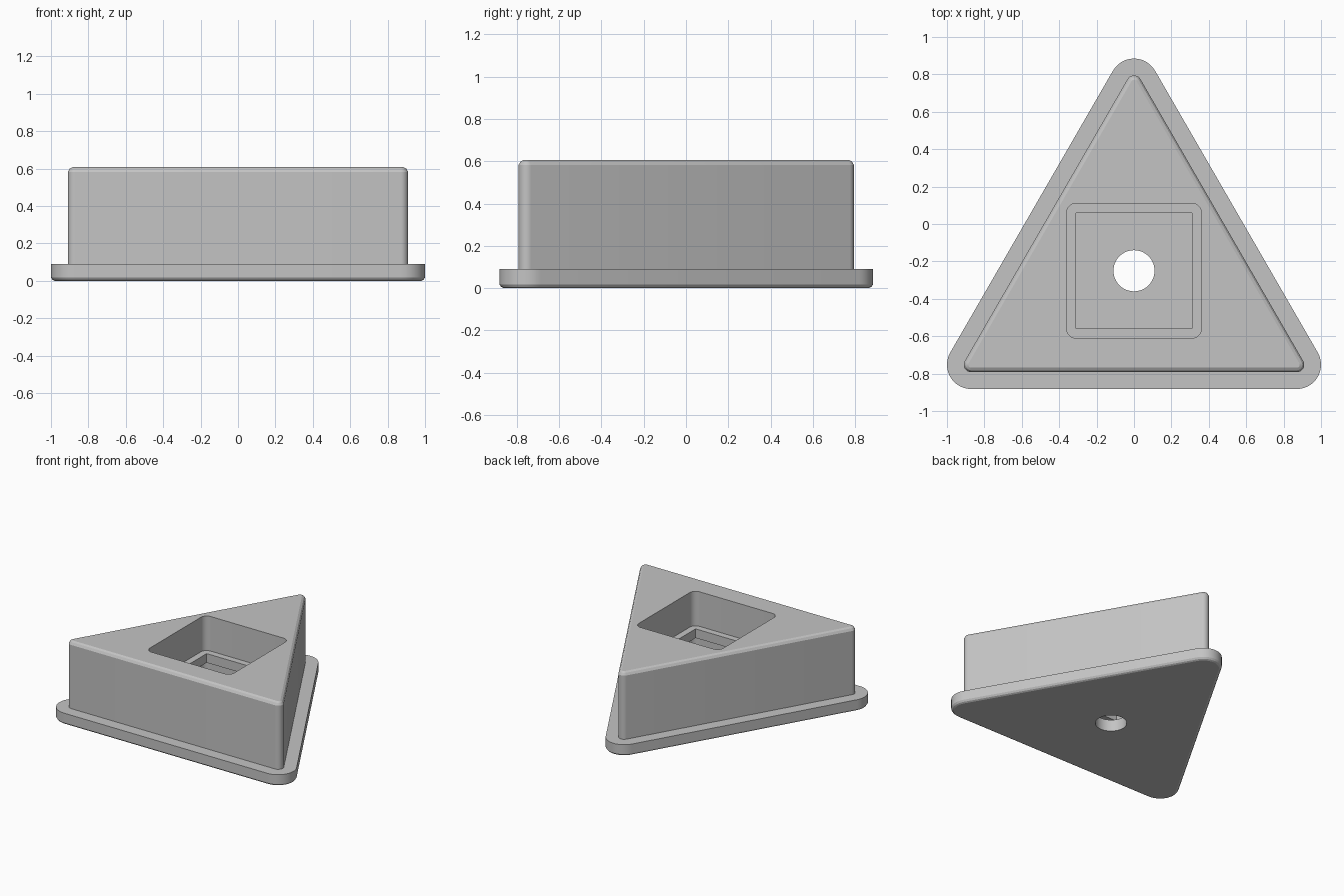
import bpy, bmesh
from math import cos, sin, tau, sqrt

if "Cube" in bpy.data.objects:
    bpy.data.objects.remove(bpy.data.objects["Cube"])

grey = bpy.data.materials.new("light grey plastic")
grey.use_nodes = True
grey.diffuse_color = (0.55, 0.55, 0.55, 1)
grey.node_tree.nodes["Principled BSDF"].inputs["Base Color"].default_value = (0.55, 0.55, 0.55, 1)

SEGMENTS = 12                      # arc segments per rounded corner
CENTRE_Y = -0.25                   # middle of the triangle


def rounded_polygon(sides, corner_distance, radius, first_angle):
    """Outline of a regular polygon whose corners are arcs."""
    points = []
    for i in range(sides):
        angle = first_angle + tau * i / sides
        cx, cy = corner_distance * cos(angle), corner_distance * sin(angle)
        for j in range(SEGMENTS + 1):
            a = angle + (j / SEGMENTS - 0.5) * tau / sides
            points.append((cx + radius * cos(a), CENTRE_Y + cy + radius * sin(a)))
    return points


def loft(name, sections):
    """Closed solid through stacked (outline, height) sections."""
    bm = bmesh.new()
    rings = [[bm.verts.new((x, y, z)) for x, y in outline] for outline, z in sections]
    for low, high in zip(rings, rings[1:]):
        for i in range(len(low)):
            k = (i + 1) % len(low)
            bm.faces.new((low[i], low[k], high[k], high[i]))
    bm.faces.new(rings[0][::-1])
    bm.faces.new(rings[-1])
    bmesh.ops.remove_doubles(bm, verts=bm.verts, dist=0.0001)
    bmesh.ops.recalc_face_normals(bm, faces=bm.faces)
    mesh = bpy.data.meshes.new(name)
    bm.to_mesh(mesh)
    bm.free()
    mesh.materials.append(grey)
    obj = bpy.data.objects.new(name, mesh)
    bpy.context.collection.objects.link(obj)
    return obj


def triangle(radius):
    return rounded_polygon(3, 0.87 * 2 / sqrt(3), radius, tau / 4)


def square(half, radius):
    return rounded_polygon(4, (half - radius) * sqrt(2), radius, tau / 8)


# Triangular housing: flange with eased bottom edge, body with eased top edge
housing = loft("triangular_housing", [
    (triangle(0.11), 0), (triangle(0.122), 0.006), (triangle(0.13), 0.018),
    (triangle(0.13), 0.09), (triangle(0.04), 0.09),
    (triangle(0.04), 0.582), (triangle(0.03), 0.599), (triangle(0.016), 0.607)])

# Hollow: round drain hole, lower cavity, square lip opening, rounded top pocket
cutter = loft("pocket_cutter", [
    (square(0.11, 0.11), -0.1), (square(0.11, 0.11), 0.09),
    (square(0.36, 0.05), 0.09), (square(0.36, 0.05), 0.27),
    (square(0.31, 0), 0.27), (square(0.31, 0), 0.34),
    (square(0.36, 0.05), 0.34), (square(0.36, 0.05), 0.7)])
cutter.hide_render = True

cut = housing.modifiers.new("pocket", 'BOOLEAN')
cut.operation = 'DIFFERENCE'
cut.solver = 'EXACT'
cut.object = cutter

bpy.ops.object.select_all(action='DESELECT')
bpy.context.view_layer.objects.active = housing
housing.select_set(True)
bpy.ops.object.modifier_apply(modifier=cut.name)
bpy.data.objects.remove(cutter)
bpy.ops.object.shade_smooth_by_angle(angle=tau / 18)
